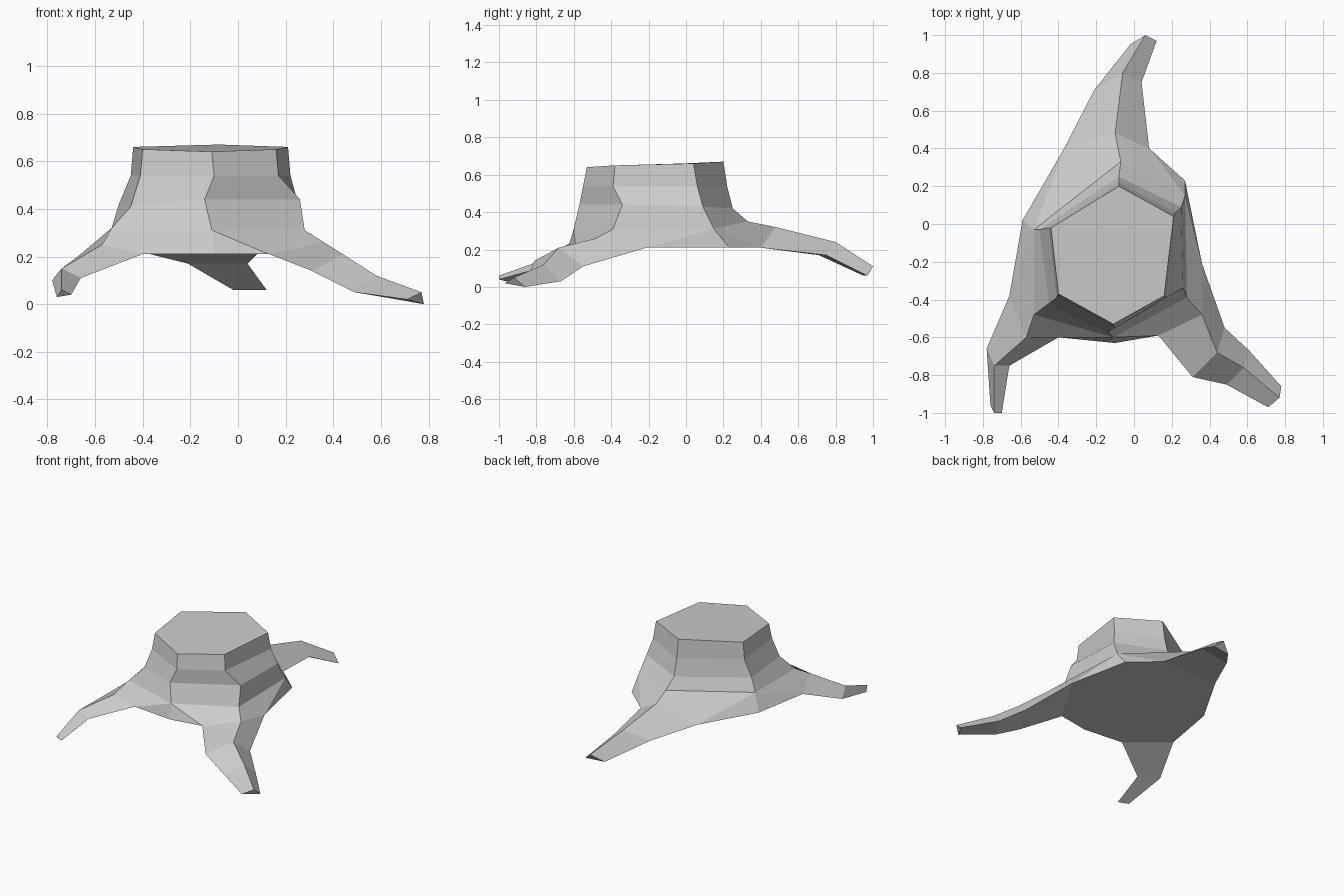
import bpy
import bmesh

default_cube = bpy.data.objects.get("Cube")
if default_cube:
    bpy.data.objects.remove(default_cube, do_unlink=True)

SCALE = 0.01          # all measurements below are in hundredths of a unit
BASE_HEIGHT = 21

# Trunk edges running from the cut top down to the flare, anticlockwise from the back
trunk_edges = {
    "back":        [(-8, 20, 67), (-8, 22, 54), (-8, 25, 42), (-7, 33, 35)],
    "back_right":  [(-44, -2, 66), (-45, -2, 54), (-50, -3, 42), (-53, -3, 32)],
    "front_right": [(-40, -37, 65), (-41, -39, 54), (-45, -42, 41), (-53, -48, 32)],
    "front":       [(-11, -53, 64), (-10, -55, 54), (-14, -57, 44), (-11, -60, 31)],
    "front_left":  [(16, -38, 65), (17, -39, 54), (26, -34, 44), (28, -39, 31)],
    "back_left":   [(21, 4, 66), (22, 6, 54), (25, 9, 43), (27, 15, 31)],
}

# Foot of the trunk edges that stand between two roots
feet = {"back_right": (-59, 2), "front": (-10, -63), "back_left": (27, 23)}

# Roots: base corners, knee of the ridge, then sections as (side, ridge, side)
roots = {
    "back": dict(
        sides=[(8, 40), (-37, 40)], knee=(-10, 48, 32),
        sections=[[(4, 75, 17), (-6, 80, 24), (-21, 71, 17)],
                  [(12, 97, 6), (6, 100, 11), (-2, 95, 6)]]),
    "front_right": dict(
        sides=[(-66, -38), (-40, -60)], knee=(-57, -60, 25),
        sections=[[(-78, -66, 10), (-74, -75, 15), (-66, -75, 11)],
                  [(-76, -96, 3), (-74, -100, 6), (-70, -100, 4)]]),
    "front_left": dict(
        sides=[(13, -59), (36, -21)], knee=(36, -48, 26),
        sections=[[(31, -81, 14), (44, -68, 21), (48, -55, 11)],
                  [(49, -85, 5), (58, -76, 12), (61, -67, 3)],
                  [(71, -97, 2), (77, -92, 5), (78, -86, 0)]]),
}

bm = bmesh.new()


def vert(point):
    """Add a vertex; flat points rest at the base height."""
    x, y, z = point if len(point) == 3 else (*point, BASE_HEIGHT)
    return bm.verts.new((x * SCALE, y * SCALE, z * SCALE))


def bridge(first, second, closed):
    """Join two matching rows of vertices with quads."""
    count = len(first)
    for i in range(count if closed else count - 1):
        j = (i + 1) % count
        bm.faces.new((first[i], first[j], second[j], second[i]))


# Trunk walls and the cut top
names = list(trunk_edges)
columns = {name: [vert(p) for p in path] for name, path in trunk_edges.items()}
rings = [list(ring) for ring in zip(*columns.values())]
for upper, lower in zip(rings, rings[1:]):
    bridge(upper, lower, closed=True)
bm.faces.new(rings[0])

# Vertices around the foot of the trunk
foot_verts = {name: vert(p) for name, p in feet.items()}
root_bases = {}
for name, root in roots.items():
    start, end = (vert(p) for p in root["sides"])
    root_bases[name] = [start, vert(root["knee"]), end]

# Flare from the trunk to the foot and the root knees
for name, (start, knee, end) in root_bases.items():
    index = names.index(name)
    ridge = columns[name][-1]
    for side, step in ((start, -1), (end, 1)):
        neighbour = names[(index + step) % len(names)]
        corner = columns[neighbour][-1]
        bm.faces.new((corner, ridge, knee, side))
        bm.faces.new((corner, side, foot_verts[neighbour]))

# Tapering three-sided roots with closed tips
for name, root in roots.items():
    previous = root_bases[name]
    for section in root["sections"]:
        current = [vert(p) for p in section]
        bridge(previous, current, closed=True)
        previous = current
    bm.faces.new(previous)

# Flat underside
outline = []
for name in names:
    if name in root_bases:
        start, knee, end = root_bases[name]
        outline += [start, end]
    else:
        outline.append(foot_verts[name])
bm.faces.new(outline)

bmesh.ops.recalc_face_normals(bm, faces=bm.faces[:])
mesh = bpy.data.meshes.new("tree_stump")
bm.to_mesh(mesh)
bm.free()

# Single plain grey
grey = bpy.data.materials.new("stump_grey")
grey.use_nodes = True
colour = (0.6, 0.6, 0.6, 1)
grey.diffuse_color = colour
grey.node_tree.nodes["Principled BSDF"].inputs["Base Color"].default_value = colour
mesh.materials.append(grey)

stump = bpy.data.objects.new("tree_stump", mesh)
bpy.context.collection.objects.link(stump)
